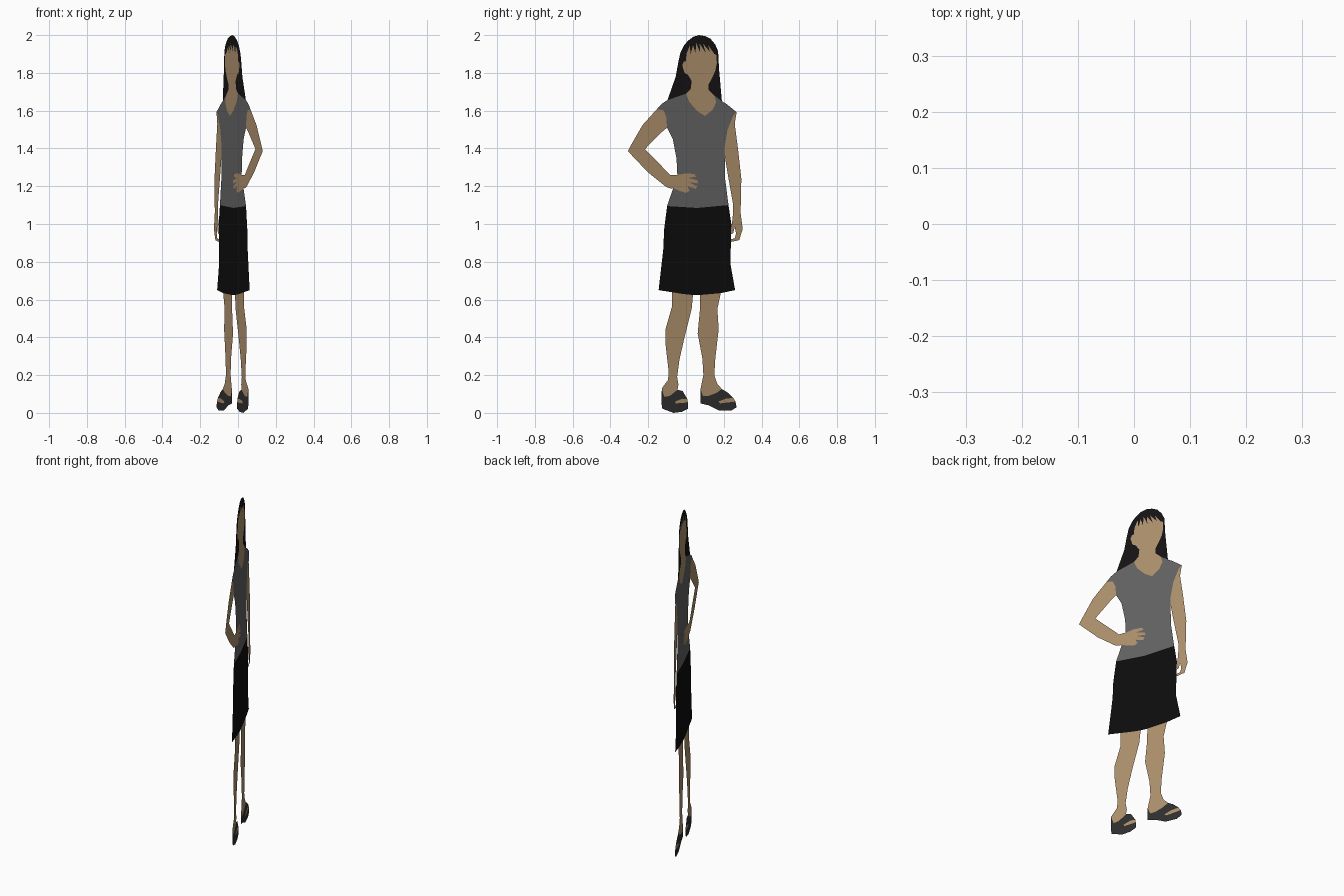
import bpy, bmesh

SLOPE = -0.425  # the cut-out figure stands in one upright plane, x = SLOPE * y


def material(name, color):
    m = bpy.data.materials.new(name)
    m.diffuse_color = (*color, 1)
    return m


SKIN = material("skin", (0.42, 0.28, 0.15))
HAIR = material("hair", (0.008, 0.006, 0.007))
SHIRT = material("shirt_grey", (0.125, 0.125, 0.125))
SKIRT = material("skirt_black", (0.004, 0.004, 0.004))
SHOE = material("shoe_dark", (0.03, 0.028, 0.028))


def cutout(name, outline, mat):
    """Flat face from a (y, z) outline, laid in the figure plane."""
    bm = bmesh.new()
    f = bm.faces.new([bm.verts.new((SLOPE * y, y, z)) for y, z in outline])
    f.normal_update()
    if f.normal.x < 0:
        f.normal_flip()
    bmesh.ops.triangulate(bm, faces=[f])
    me = bpy.data.meshes.new(name)
    bm.to_mesh(me)
    bm.free()
    me.materials.append(mat)
    bpy.context.collection.objects.link(bpy.data.objects.new(name, me))


# Edges shared by neighbouring parts
face_edge = [(0.0, 1.69), (0.025, 1.715), (0.03, 1.757), (0.01, 1.79), (-0.008, 1.80),
             (-0.02, 1.84), (-0.012, 1.86), (0.0, 1.862), (0.002, 1.9), (0.02, 1.945),
             (0.025, 1.9), (0.037, 1.947), (0.05, 1.905), (0.054, 1.958), (0.075, 1.908),
             (0.072, 1.955), (0.105, 1.905), (0.09, 1.955), (0.128, 1.91), (0.115, 1.95),
             (0.15, 1.9), (0.162, 1.895), (0.163, 1.85), (0.155, 1.81), (0.135, 1.767),
             (0.12, 1.74), (0.12, 1.71), (0.15, 1.68)]
neckline = [(0.018, 1.645), (0.06, 1.598), (0.10, 1.572), (0.14, 1.603), (0.16, 1.645)]
armhole = [(-0.155, 1.607), (-0.12, 1.603), (-0.105, 1.57), (-0.10, 1.51)]
hand_edge = [(-0.046, 1.26), (0.0, 1.268), (0.045, 1.265), (0.052, 1.25), (0.01, 1.244),
             (0.06, 1.232), (0.064, 1.215), (0.012, 1.222), (0.06, 1.2), (0.052, 1.186),
             (0.008, 1.2), (0.02, 1.175), (0.0, 1.165), (-0.04, 1.177), (-0.068, 1.19)]
right_arm_top = [(0.268, 1.592), (0.25, 1.575), (0.22, 1.5), (0.203, 1.40), (0.205, 1.36)]
hem = [(-0.1, 1.095), (0.06, 1.085), (0.225, 1.10)]
skirt_hem = [(-0.145, 0.65), (-0.075, 0.639), (-0.02, 0.63), (0.037, 0.624), (0.075, 0.624),
             (0.184, 0.634), (0.26, 0.65)]

# Head and hair
cutout("hair", [(-0.098, 1.656), (-0.055, 1.778), (-0.04, 1.86), (-0.03, 1.905), (-0.012, 1.943),
                (0.01, 1.97), (0.04, 1.992), (0.07, 2.0), (0.10, 1.995), (0.13, 1.98),
                (0.155, 1.95), (0.17, 1.915), (0.175, 1.82), (0.19, 1.65)] + face_edge[::-1], HAIR)
cutout("head_and_neck", face_edge + neckline[::-1], SKIN)

# Clothes
cutout("shirt", [face_edge[0]] + neckline + [face_edge[-1], (0.19, 1.65), (0.215, 1.635)]
       + right_arm_top + [(0.207, 1.24)] + hem[::-1] + hand_edge[::-1]
       + [(-0.05, 1.345), (-0.07, 1.45)] + armhole[::-1] + [(-0.13, 1.635), (-0.098, 1.656)], SHIRT)
cutout("skirt", hem + [(0.24, 1.0), (0.235, 0.79)] + skirt_hem[::-1]
       + [(-0.12, 0.868), (-0.116, 0.97)], SKIRT)

# Arms: one bent with the hand on the hip, one hanging
cutout("bent_arm", armhole[::-1] + [(-0.23, 1.524), (-0.29, 1.42), (-0.308, 1.386),
       (-0.203, 1.275), (-0.105, 1.196), (-0.08, 1.188)] + hand_edge[::-1]
       + [(-0.085, 1.26), (-0.14, 1.318), (-0.217, 1.397), (-0.13, 1.485)], SKIN)
cutout("hanging_arm", right_arm_top + [(0.22, 1.27), (0.25, 1.1), (0.247, 1.03), (0.235, 0.945),
       (0.25, 0.952), (0.258, 0.985), (0.265, 0.95), (0.258, 0.925), (0.235, 0.918), (0.24, 0.905),
       (0.282, 0.915), (0.30, 0.974), (0.289, 1.06), (0.293, 1.238), (0.275, 1.4),
       (0.258, 1.53)], SKIN)

# Legs end on the top edge of each shoe
strap_a = [(-0.128, 0.13), (-0.115, 0.085), (-0.085, 0.09), (-0.045, 0.122)]
strap_b = [(0.077, 0.127), (0.09, 0.088), (0.12, 0.09), (0.16, 0.105), (0.19, 0.126)]
cutout("leg_a", skirt_hem[1:4] + [(0.03, 0.55), (0.015, 0.49), (-0.008, 0.40), (-0.035, 0.28),
       (-0.047, 0.19), (-0.04, 0.15)] + strap_a[::-1] + [(-0.095, 0.175), (-0.092, 0.22),
       (-0.108, 0.36), (-0.108, 0.444), (-0.075, 0.56)], SKIN)
cutout("leg_b", skirt_hem[4:6] + [(0.166, 0.55), (0.173, 0.444), (0.155, 0.286), (0.15, 0.2),
       (0.165, 0.155)] + strap_b[::-1] + [(0.092, 0.2), (0.087, 0.286), (0.062, 0.42),
       (0.073, 0.54)], SKIN)

# Open-toed sandals, with toes filling the notch
toes_a = [(0.008, 0.072), (-0.02, 0.075), (-0.058, 0.06), (-0.055, 0.05), (0.01, 0.055)]
toes_b = [(0.25, 0.08), (0.21, 0.075), (0.17, 0.06), (0.18, 0.05), (0.262, 0.06)]
cutout("sandal_a", strap_a + [(-0.018, 0.116)] + toes_a + [(0.01, 0.022), (-0.02, 0.006),
       (-0.066, 0.0), (-0.125, 0.022), (-0.13, 0.05)], SHOE)
cutout("sandal_b", strap_b + [(0.22, 0.108)] + toes_b + [(0.268, 0.03), (0.24, 0.012),
       (0.177, 0.012), (0.12, 0.04), (0.077, 0.05)], SHOE)
cutout("toes_a", toes_a, SKIN)
cutout("toes_b", toes_b, SKIN)
